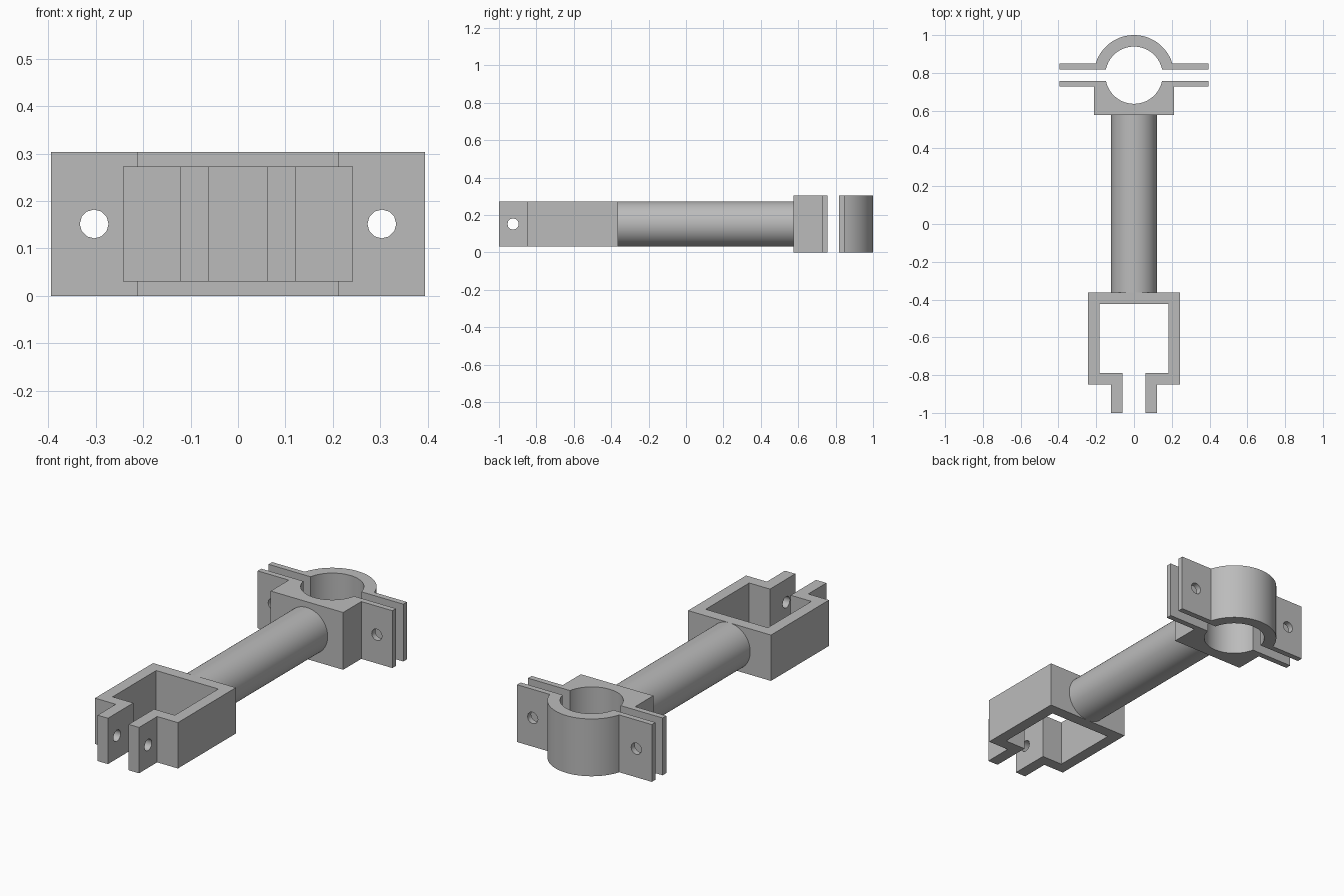
import bpy, bmesh, math
from mathutils import Matrix

if "Cube" in bpy.data.objects:
    bpy.data.objects.remove(bpy.data.objects["Cube"], do_unlink=True)

U = 1 / 33            # base module: the whole part is 66 modules long
MID_Z = 5 * U
RING_Y = 26 * U       # axis of the round clamp

grey = bpy.data.materials.new("plain grey")
grey.use_nodes = True
colour = (0.5, 0.5, 0.5, 1)
grey.diffuse_color = colour
grey.node_tree.nodes["Principled BSDF"].inputs["Base Color"].default_value = colour


def finish(name, bm):
    bmesh.ops.recalc_face_normals(bm, faces=bm.faces)
    mesh = bpy.data.meshes.new(name)
    bm.to_mesh(mesh)
    bm.free()
    mesh.materials.append(grey)
    obj = bpy.data.objects.new(name, mesh)
    bpy.context.collection.objects.link(obj)
    return obj


def activate(obj):
    bpy.ops.object.select_all(action="DESELECT")
    obj.select_set(True)
    bpy.context.view_layer.objects.active = obj


def smooth(obj):
    activate(obj)
    bpy.ops.object.shade_smooth_by_angle(angle=math.radians(35))


def extrude(name, outline, z0, z1):
    """Plan outline in modules, extruded upwards."""
    bm = bmesh.new()
    face = bm.faces.new([bm.verts.new((x * U, y * U, z0 * U)) for x, y in outline])
    top = bmesh.ops.extrude_face_region(bm, geom=[face])["geom"]
    bmesh.ops.translate(bm, vec=(0, 0, (z1 - z0) * U),
                        verts=[v for v in top if isinstance(v, bmesh.types.BMVert)])
    return finish(name, bm)


def cylinder(name, radius, length, centre, axis, sides):
    bm = bmesh.new()
    turn = Matrix.Rotation(math.pi / 2, 4, "Y" if axis == "x" else "X")
    bmesh.ops.create_cone(bm, cap_ends=True, segments=sides, radius1=radius,
                          radius2=radius, depth=length,
                          matrix=Matrix.Translation(centre) @ turn)
    return finish(name, bm)


def drill(obj, centre, axis, length):
    cutter = cylinder("hole_cutter", U, length, centre, axis, 12)
    cutter.hide_render = True
    mod = obj.modifiers.new("hole", "BOOLEAN")
    mod.operation, mod.solver, mod.object = "DIFFERENCE", "EXACT", cutter
    activate(obj)
    bpy.ops.object.modifier_apply(modifier=mod.name)
    bpy.data.objects.remove(cutter, do_unlink=True)


def arc(radius, gap, side, steps=40):
    """Arc about the ring axis from +x to -x, ending `gap` off the split line."""
    a = math.asin(gap / radius)
    angles = [a + (math.pi - 2 * a) * i / steps for i in range(steps + 1)]
    return [(radius * math.cos(t), 26 + side * radius * math.sin(t)) for t in angles]


def mirrored(half):
    return half + [(-x, y) for x, y in reversed(half)]


# Square bracket, open at the front with two drilled tabs
bracket = extrude("square_bracket", mirrored([
    (8, -12), (8, -28), (4, -28), (4, -33), (2, -33), (2, -26), (6, -26), (6, -14)]), 1, 9)
drill(bracket, (0, -30.5 * U, MID_Z), "x", 12 * U)

# Round connecting bar, seated slightly in both ends
bar = cylinder("connecting_bar", 4 * U, 32 * U, (0, 3.5 * U, MID_Z), "y", 96)

# Inner clamp half: block with flanges and a round seat
seat = extrude("clamp_block", [(-13, 25), (-13, 24), (-7, 24), (-7, 19), (7, 19),
                               (7, 24), (13, 24), (13, 25)] + arc(5, 1, -1), 0, 10)

# Outer clamp half: curved strap with flanges
strap = extrude("clamp_strap", [(-13, 27), (-13, 28)] + arc(7, 2, 1)[::-1]
                + [(13, 28), (13, 27)] + arc(5, 1, 1), 0, 10)

# Bolt holes through both pairs of flanges
for clamp in (seat, strap):
    for x in (-10, 10):
        drill(clamp, (x * U, RING_Y, MID_Z), "y", 6 * U)

for part in (bracket, bar, seat, strap):
    smooth(part)
